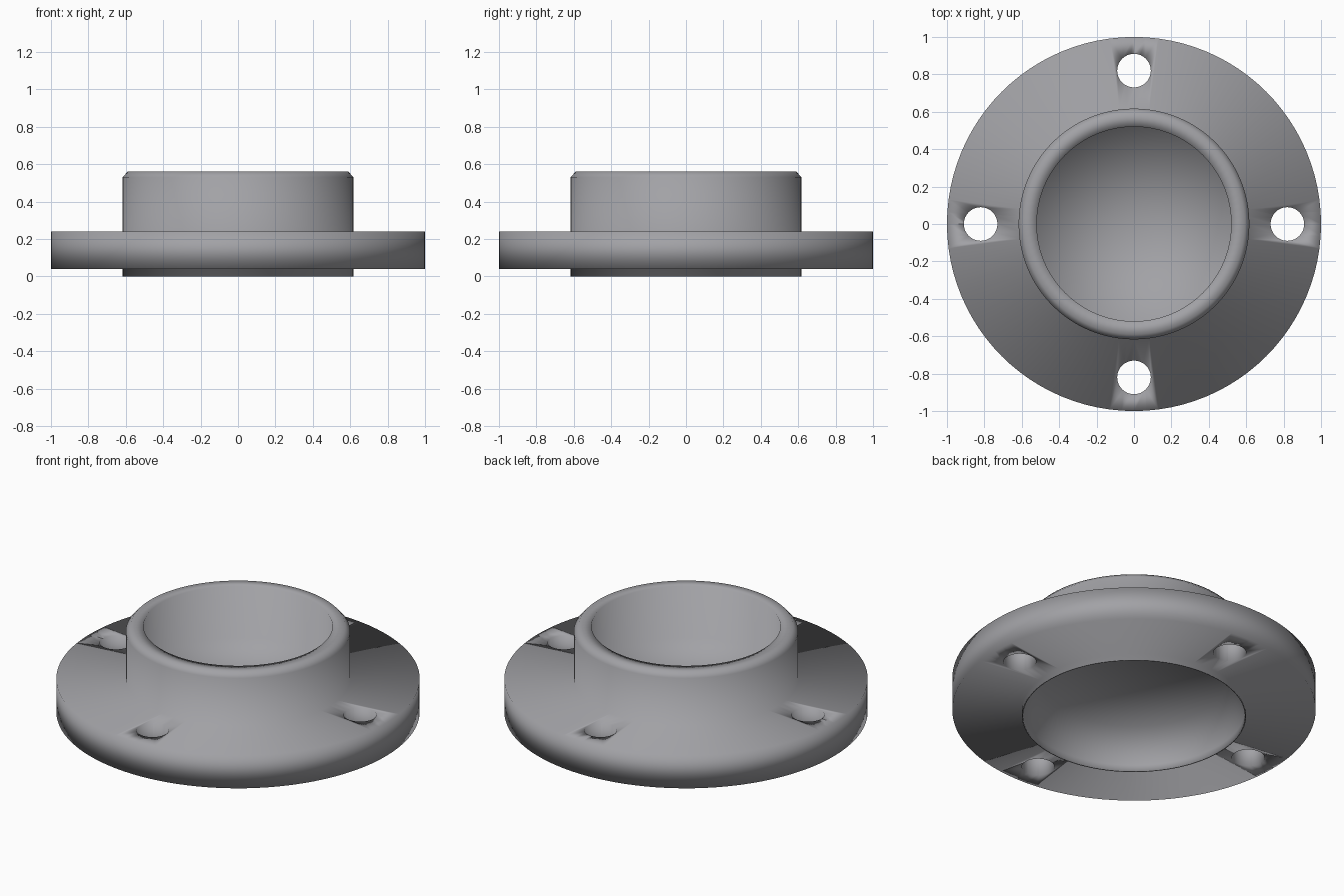
import bpy, bmesh, math

if "Cube" in bpy.data.objects:
    bpy.data.objects.remove(bpy.data.objects["Cube"])

SIDES = 96

steel = bpy.data.materials.new("grey_metal")
steel.diffuse_color = (0.36, 0.36, 0.38, 1)
steel.use_nodes = True
steel.node_tree.nodes["Principled BSDF"].inputs["Base Color"].default_value = steel.diffuse_color


def lathe(name, profile):
    """Revolve an (r, z) profile that starts and ends on the axis."""
    bm = bmesh.new()
    rings = []
    for r, z in profile:
        if r == 0:
            rings.append([bm.verts.new((0, 0, z))] * SIDES)
        else:
            rings.append([bm.verts.new((r * math.cos(2 * math.pi * i / SIDES),
                                        r * math.sin(2 * math.pi * i / SIDES), z))
                          for i in range(SIDES)])
    for a, b in zip(rings, rings[1:]):
        for i in range(SIDES):
            j = (i + 1) % SIDES
            corners = list(dict.fromkeys((a[i], a[j], b[j], b[i])))
            bm.faces.new(corners)
    bmesh.ops.recalc_face_normals(bm, faces=bm.faces)
    mesh = bpy.data.meshes.new(name)
    bm.to_mesh(mesh)
    bm.free()
    mesh.materials.append(steel)
    obj = bpy.data.objects.new(name, mesh)
    bpy.context.collection.objects.link(obj)
    return obj


# flange with raised hub, blind pocket and flared underside
flange = lathe("hub_flange", [
    (0, 0.245), (0.52, 0.245),                  # pocket floor
    (0.52, 0.56), (0.59, 0.56), (0.617, 0.53),  # chamfered rim
    (0.617, 0.24), (1.0, 0.24), (1.0, 0.04),    # hub wall and disc
    (0.617, 0.04), (0.617, 0.0),                # locating lip
    (0.61, 0.0), (0.61, 0.04),
    (0.52, 0.235), (0, 0.235),                  # flared recess
])

# four bolt holes
for k in range(4):
    a = k * math.pi / 2
    bpy.ops.mesh.primitive_cylinder_add(
        vertices=32, radius=0.09, depth=0.6,
        location=(0.82 * math.cos(a), 0.82 * math.sin(a), 0.14))
    cutter = bpy.context.object
    cutter.name = f"bolt_hole_cutter_{k + 1}"
    cutter.hide_render = True
    cutter.hide_set(True)
    cut = flange.modifiers.new(f"bolt_hole_{k + 1}", 'BOOLEAN')
    cut.operation = 'DIFFERENCE'
    cut.solver = 'EXACT'
    cut.object = cutter

# bake the holes, then shade the whole casting smooth
graph = bpy.context.evaluated_depsgraph_get()
baked = bpy.data.meshes.new_from_object(flange.evaluated_get(graph))
flange.modifiers.clear()
flange.data = baked
baked.materials.clear()
baked.materials.append(steel)
for poly in baked.polygons:
    poly.material_index = 0
    poly.use_smooth = True
for obj in [o for o in bpy.data.objects if "cutter" in o.name]:
    bpy.data.objects.remove(obj)
